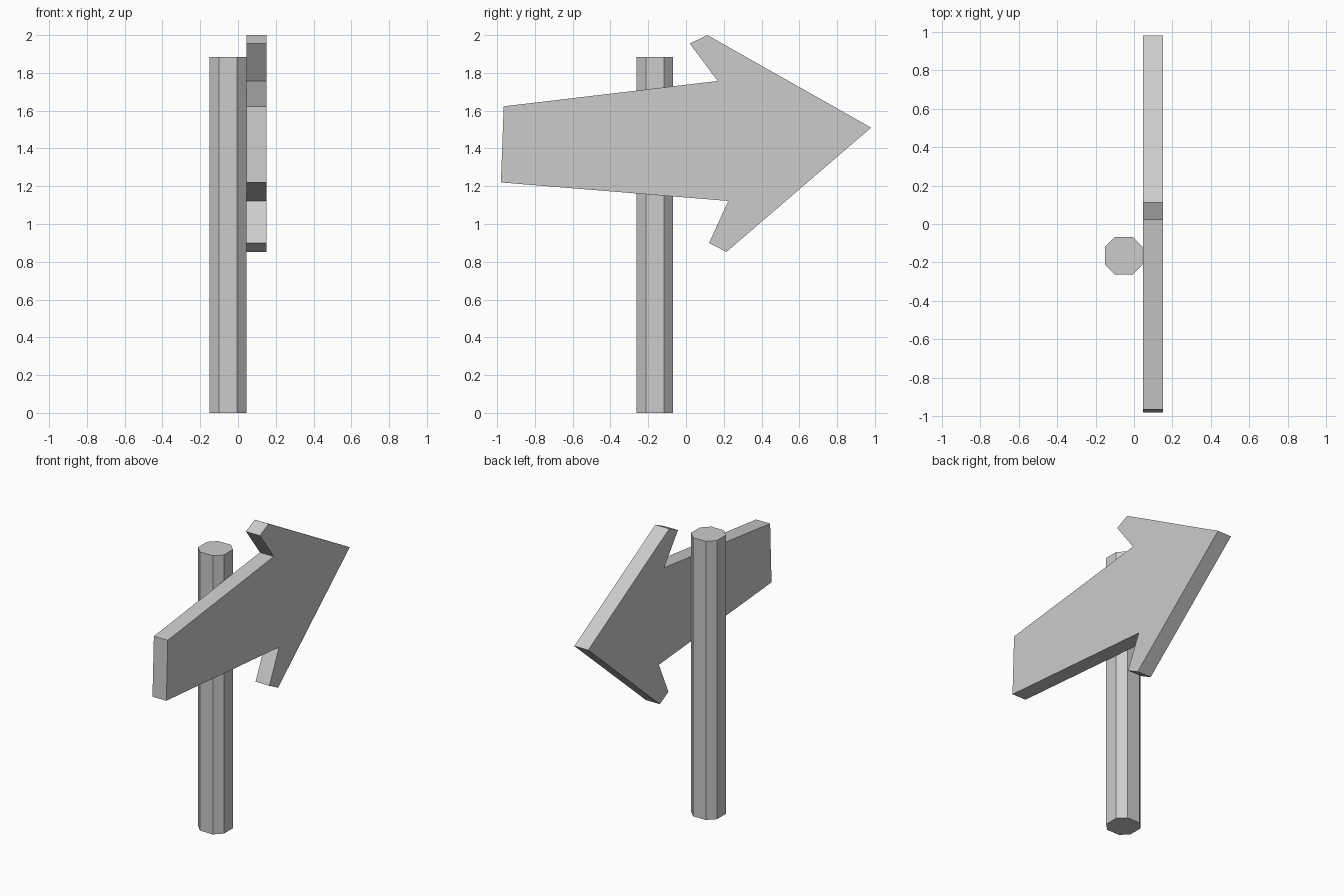
import bpy, bmesh
from mathutils import Vector

if "Cube" in bpy.data.objects:
    bpy.data.objects.remove(bpy.data.objects["Cube"])


def prism(name, outline, offset):
    """Extrude a flat outline along offset into a closed solid."""
    bm = bmesh.new()
    face = bm.faces.new([bm.verts.new(p) for p in outline])
    ext = bmesh.ops.extrude_face_region(bm, geom=[face], use_keep_orig=True)
    verts = [g for g in ext["geom"] if isinstance(g, bmesh.types.BMVert)]
    bmesh.ops.translate(bm, verts=verts, vec=Vector(offset))
    bmesh.ops.recalc_face_normals(bm, faces=bm.faces)
    mesh = bpy.data.meshes.new(name)
    bm.to_mesh(mesh)
    bm.free()
    obj = bpy.data.objects.new(name, mesh)
    bpy.context.collection.objects.link(obj)
    return obj


# Eight-sided post
cx, cy = -0.053, -0.165
a, b = 0.097, 0.048
corners = [(a, -b), (a, b), (b, a), (-b, a), (-a, b), (-a, -b), (-b, -a), (b, -a)]
prism("post", [(cx + x, cy + y, 0) for x, y in corners], (0, 0, 1.885))

# Arrow board: outline in the y-z plane, given thickness along x
arrow = [(-0.98, 1.22), (0.224, 1.122), (0.122, 0.90), (0.214, 0.852),
         (0.98, 1.51), (0.113, 2.0), (0.02, 1.955), (0.168, 1.757), (-0.965, 1.623)]
prism("arrow_board", [(0.046, y, z) for y, z in arrow], (0.104, 0, 0))
